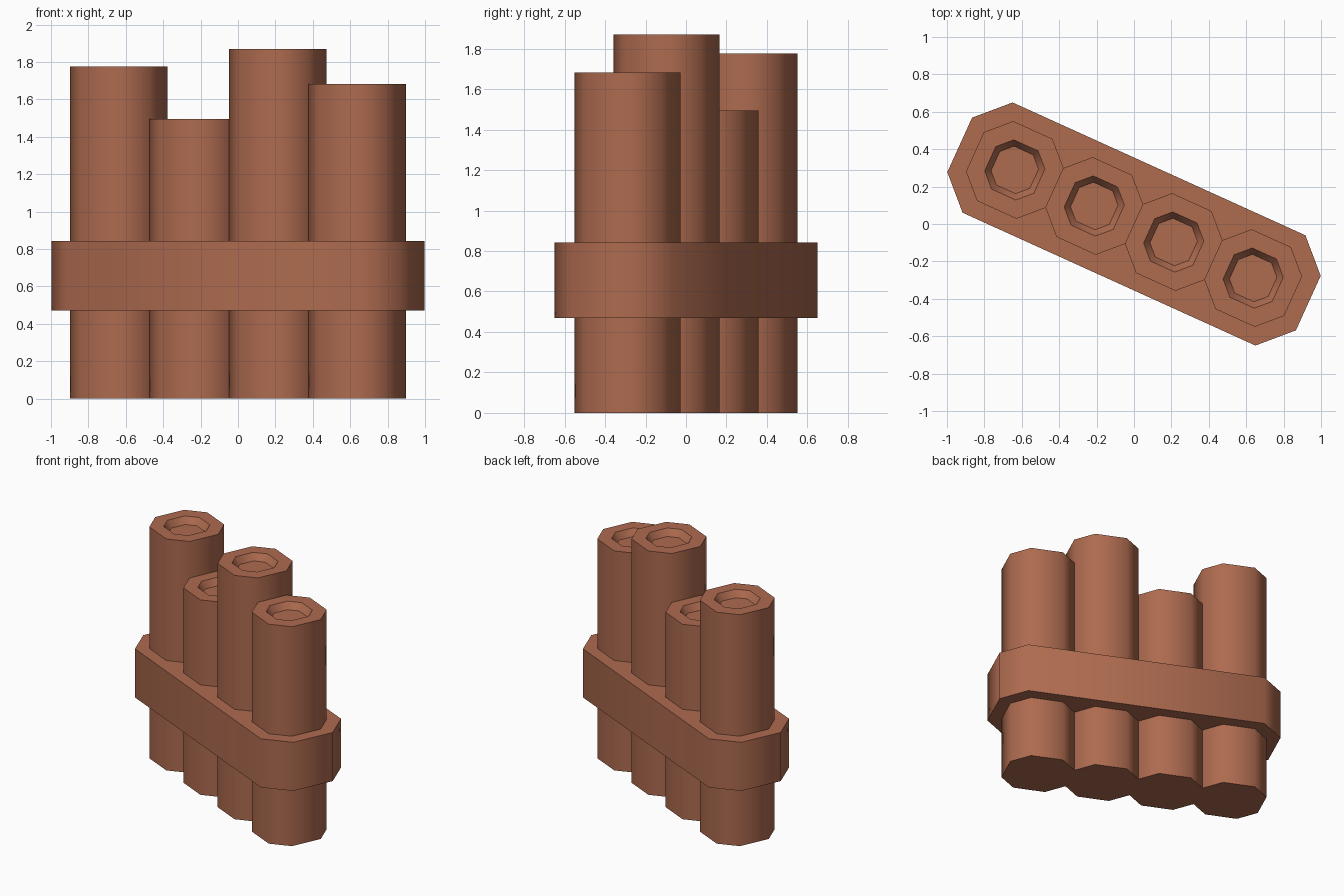
import bpy, bmesh, math

if "Cube" in bpy.data.objects:
    bpy.data.objects.remove(bpy.data.objects["Cube"])

HALF = math.radians(26.3)      # half angle of the long octagon sides
TURN = math.radians(-24.4)     # the row of pipes runs diagonally
STEP = 0.4665                  # distance between pipe centres

clay = bpy.data.materials.new("terracotta")
clay.diffuse_color = (0.42, 0.145, 0.078, 1)
clay.use_nodes = True
clay.node_tree.nodes["Principled BSDF"].inputs["Base Color"].default_value = clay.diffuse_color


def octagon(radius, stretch=0.0):
    """Uneven octagon in the row's frame, pulled apart along the row by stretch."""
    pts = []
    for k in range(4):
        for s in (-1, 1):
            a = k * math.pi / 2 + s * HALF
            x, y = radius * math.cos(a), radius * math.sin(a)
            pts.append((x + math.copysign(stretch, x), y))
    return pts


def loft(name, rings, offset=0.0):
    """Skin a stack of (outline, z) rings and cap both ends."""
    bm = bmesh.new()
    loops = []
    c, s = math.cos(TURN), math.sin(TURN)
    for outline, z in rings:
        loops.append([bm.verts.new(((x + offset) * c - y * s, (x + offset) * s + y * c, z))
                      for x, y in outline])
    n = len(loops[0])
    for lo, hi in zip(loops, loops[1:]):
        for i in range(n):
            j = (i + 1) % n
            bm.faces.new((lo[i], lo[j], hi[j], hi[i]))
    bm.faces.new(loops[0][::-1])
    bm.faces.new(loops[-1])
    bmesh.ops.recalc_face_normals(bm, faces=bm.faces)
    # smooth around the walls, crisp at every rim
    for f in bm.faces:
        f.smooth = True
    for e in bm.edges:
        e.smooth = abs(e.verts[0].co.z - e.verts[1].co.z) > 1e-5
    mesh = bpy.data.meshes.new(name)
    bm.to_mesh(mesh)
    bm.free()
    mesh.materials.append(clay)
    obj = bpy.data.objects.new(name, mesh)
    bpy.context.collection.objects.link(obj)


# four pipes of different height, each with a shallow tapered bore
for i, h in enumerate((1.775, 1.495, 1.87, 1.683)):
    loft(f"pipe_{i + 1}",
         [(octagon(0.261), 0), (octagon(0.261), h),
          (octagon(0.161), h), (octagon(0.127), h - 0.05)],
         (i - 1.5) * STEP)

# band holding the pipes together
band = octagon(0.361, 1.5 * STEP)
loft("band", [(band, 0.47), (band, 0.843)])
